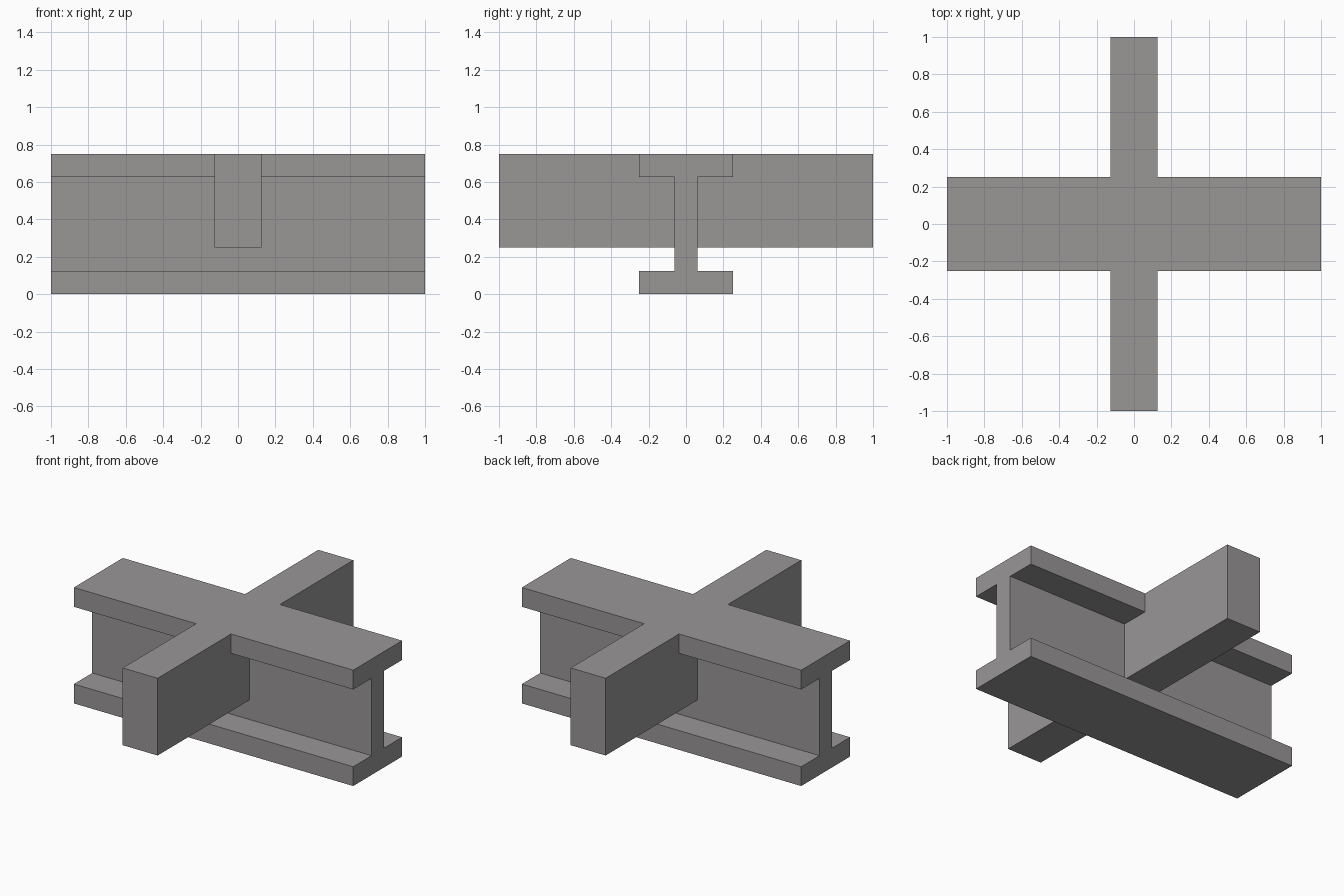
import bpy
import bmesh
from mathutils import Vector

cube = bpy.data.objects.get("Cube")
if cube:
    bpy.data.objects.remove(cube, do_unlink=True)

# Single grey material
GREY = (0.319, 0.305, 0.305, 1.0)
grey = bpy.data.materials.new("warm grey")
grey.use_nodes = True
grey.diffuse_color = GREY
grey.node_tree.nodes["Principled BSDF"].inputs["Base Color"].default_value = GREY


def extrude_profile(name, profile, half_length):
    """Extrude a closed (y, z) profile along x, centred on x = 0."""
    bm = bmesh.new()
    face = bm.faces.new([bm.verts.new((-half_length, y, z)) for y, z in profile])
    result = bmesh.ops.extrude_face_region(bm, geom=[face])
    verts = [v for v in result["geom"] if isinstance(v, bmesh.types.BMVert)]
    bmesh.ops.translate(bm, verts=verts, vec=Vector((2 * half_length, 0, 0)))
    bmesh.ops.recalc_face_normals(bm, faces=bm.faces)
    mesh = bpy.data.meshes.new(name)
    bm.to_mesh(mesh)
    bm.free()
    mesh.materials.append(grey)
    obj = bpy.data.objects.new(name, mesh)
    bpy.context.collection.objects.link(obj)
    return obj


FLANGE, WEB = 0.25, 0.0625          # half widths of the main beam
LOW, HIGH, TOP = 0.125, 0.625, 0.75  # flange heights
ARM_BOTTOM, ARM_HALF = 0.25, 0.125   # crossing beam

# Main I-beam along x: half profile mirrored across y
half = [(FLANGE, 0), (FLANGE, LOW), (WEB, LOW),
        (WEB, HIGH), (FLANGE, HIGH), (FLANGE, TOP)]
extrude_profile("main_i_beam", half + [(-y, z) for y, z in reversed(half)], 1.0)

# Solid crossing arms, notched around the upper flange and butted to the web
arm = [(WEB, ARM_BOTTOM), (1, ARM_BOTTOM), (1, TOP),
       (FLANGE, TOP), (FLANGE, HIGH), (WEB, HIGH)]
for name, side in (("front_cross_arm", -1), ("back_cross_arm", 1)):
    extrude_profile(name, [(side * y, z) for y, z in arm], ARM_HALF)
